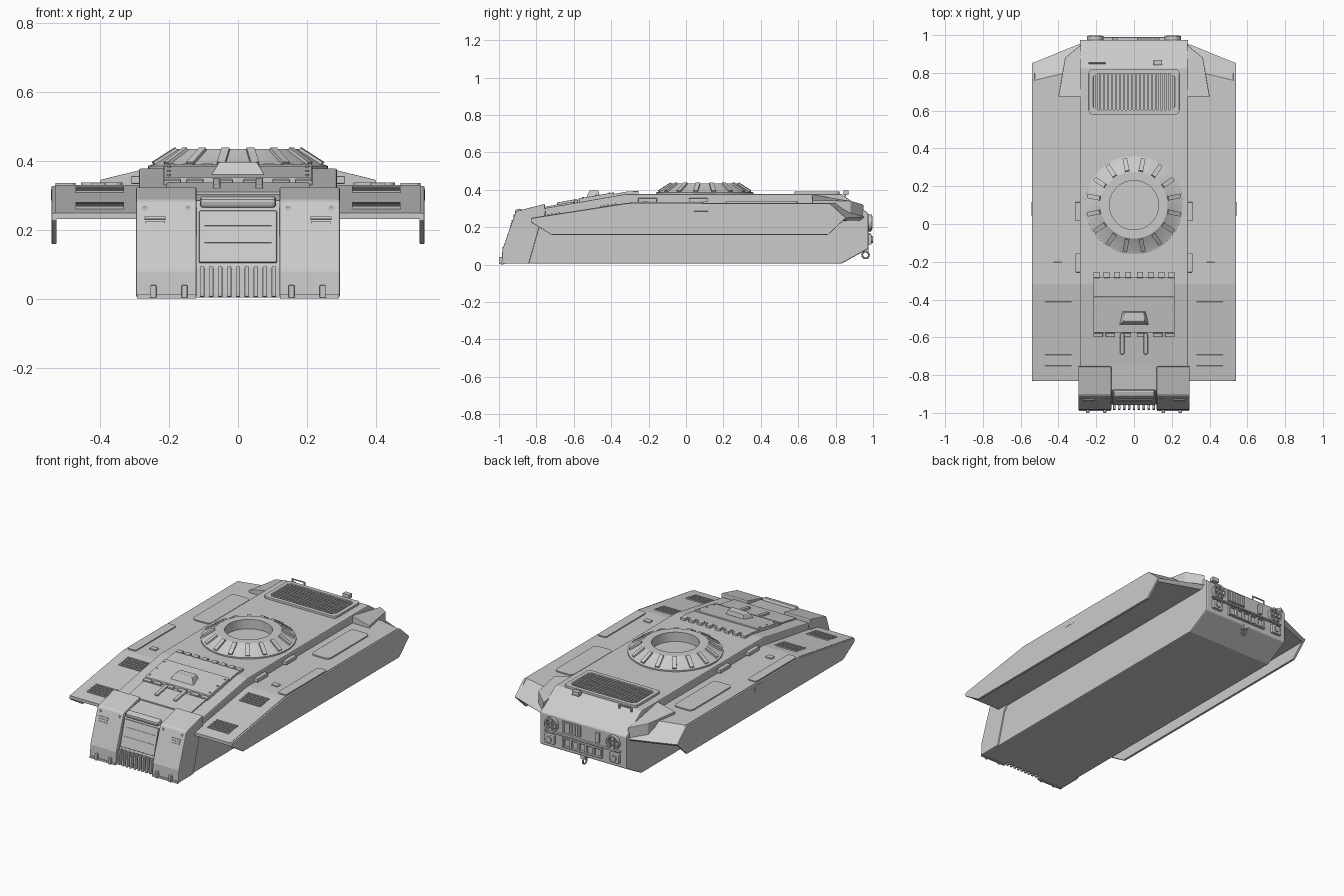
import bpy, bmesh, math
from mathutils import Matrix, Vector

if "Cube" in bpy.data.objects:
    bpy.data.objects.remove(bpy.data.objects["Cube"])


def finish(name, bm, mirror=False, bevel=0.0, smooth=False):
    bmesh.ops.recalc_face_normals(bm, faces=bm.faces)
    me = bpy.data.meshes.new(name)
    bm.to_mesh(me)
    bm.free()
    ob = bpy.data.objects.new(name, me)
    bpy.context.collection.objects.link(ob)
    if bevel:
        b = ob.modifiers.new("bevel", "BEVEL")
        b.width, b.segments, b.limit_method = bevel, 2, "ANGLE"
    if mirror:
        ob.modifiers.new("mirror", "MIRROR")
    if smooth:
        bpy.ops.object.select_all(action="DESELECT")
        ob.select_set(True)
        bpy.context.view_layer.objects.active = ob
        bpy.ops.object.shade_smooth_by_angle(angle=math.radians(30))
    return ob


def skin(name, ring_a, ring_b, **kw):
    """Closed solid between two matching rings of 3D points."""
    bm = bmesh.new()
    a = [bm.verts.new(p) for p in ring_a]
    b = [bm.verts.new(p) for p in ring_b]
    bm.faces.new(a)
    bm.faces.new(b)
    for i in range(len(a)):
        j = (i + 1) % len(a)
        bm.faces.new((a[i], a[j], b[j], b[i]))
    return finish(name, bm, **kw)


def prism(name, prof, x0, x1, prof1=None, **kw):
    return skin(name, [(x0, y, z) for y, z in prof], [(x1, y, z) for y, z in prof1 or prof], **kw)


def boxes(name, items, **kw):
    """Each item: centre, size, tilt about x."""
    bm = bmesh.new()
    for c, s, rx in items:
        bmesh.ops.create_cube(bm, size=1, matrix=Matrix.Translation(c) @ Matrix.Rotation(rx, 4, "X")
                              @ Matrix.Diagonal((*s, 1)))
    return finish(name, bm, **kw)


def cyls(name, items, axis="Y", n=16, **kw):
    """Each item: centre, radius, depth."""
    bm = bmesh.new()
    rot = Matrix.Rotation(math.pi / 2, 4, "X") if axis == "Y" else Matrix()
    for c, r, d in items:
        bmesh.ops.create_cone(bm, cap_ends=True, segments=n, radius1=r, radius2=r, depth=d,
                              matrix=Matrix.Translation(c) @ rot)
    return finish(name, bm, smooth=True, **kw)


def lathe(name, prof, centre, axis="Z", n=48):
    bm = bmesh.new()
    rings = []
    for i in range(n):
        t = 2 * math.pi * i / n
        ring = []
        for r, h in prof:
            p = (r * math.cos(t), r * math.sin(t), h) if axis == "Z" else (r * math.cos(t), h, r * math.sin(t))
            ring.append(bm.verts.new(Vector(p) + Vector(centre)))
        rings.append(ring)
    for i in range(n):
        a, b = rings[i], rings[(i + 1) % n]
        for k in range(len(prof)):
            m = (k + 1) % len(prof)
            bm.faces.new((a[k], b[k], b[m], a[m]))
    return finish(name, bm, smooth=True, mirror=abs(centre[0]) > 0.01)


def rrect(x0, x1, y0, y1, r, n=4):
    pts = []
    for cx, cy, a0 in ((x1 - r, y1 - r, 0), (x0 + r, y1 - r, 90), (x0 + r, y0 + r, 180), (x1 - r, y0 + r, 270)):
        for i in range(n + 1):
            t = math.radians(a0 + 90 * i / n)
            pts.append((cx + r * math.cos(t), cy + r * math.sin(t)))
    return pts


def slab(name, outline, zf, h, sink=0.006, **kw):
    return skin(name, [(x, y, zf(x, y) - sink) for x, y in outline], [(x, y, zf(x, y) + h) for x, y in outline], **kw)


def deck(x, y):
    return 0.378 + min(0, y + 0.32) * 0.175


def wing(x, y):
    return 0.33 + min(0, y + 0.32) * 0.157


def face_y(z):
    return -0.985 + (z - 0.02) * 0.283


DECK, WING, LEAN = 0.173, 0.156, -0.276

# Hull tub
prism("hull", [(-0.86, 0.005), (-0.80, 0.28), (-0.75, 0.303), (-0.32, 0.378), (0.83, 0.378), (0.975, 0.275),
               (0.975, 0.085), (0.83, 0.005)], -0.287, 0.287, bevel=0.006)

# Nose pods and recessed centre
prism("nose_pod", [(-0.84, 0.005), (-0.985, 0.005), (-0.982, 0.08), (-0.912, 0.28), (-0.90, 0.288), (-0.755, 0.325),
                   (-0.75, 0.25), (-0.785, 0.2)], 0.12, 0.295, mirror=True, bevel=0.005)
prism("nose_centre", [(-0.80, 0.005), (-0.955, 0.005), (-0.952, 0.09), (-0.905, 0.255), (-0.88, 0.285),
                      (-0.74, 0.305)], -0.125, 0.125)
boxes("nose_plate", [((0, face_y(0.18) + 0.01, 0.18), (0.226, 0.016, 0.156), LEAN)], bevel=0.004)
boxes("nose_plate_ridges", [((0, face_y(z) + 0.001, z), (0.195, 0.006, 0.005), LEAN) for z in (0.165, 0.215)])
boxes("nose_roller", [((0, -0.895, 0.282), (0.22, 0.04, 0.03), 0.3)], bevel=0.01)
boxes("radiator_fins", [((-0.104 + i * 0.026, -0.968, 0.05), (0.013, 0.03, 0.088), LEAN * 0.2) for i in range(9)],
      bevel=0.003)
boxes("nose_lugs", [((x, -0.985, 0.022), (0.017, 0.03, 0.038), 0) for x in (0.155, 0.245)], mirror=True, bevel=0.003)
boxes("nose_vents", [((0.24, face_y(z) - 0.002, z), (0.06 - i * 0.004, 0.014, 0.007), LEAN)
                     for i, z in enumerate((0.234, 0.221, 0.208))], mirror=True)
cyls("nose_rivets", [((x, face_y(z) + 0.002, z), 0.007, 0.016) for x in (0.145, 0.27) for z in (0.14, 0.262)],
     n=10, mirror=True)
boxes("nose_sill", [((0.207, -0.983, 0.008), (0.17, 0.012, 0.012), 0)], mirror=True)

# Front hatch: toothed rear plate, raised lid, lower step plate and hinges
slab("hatch_rear_plate", [(-0.215, -0.39), (0.215, -0.39), (0.215, -0.32), (0.215, -0.28), (-0.215, -0.28),
                          (-0.215, -0.32)], deck, 0.012)
boxes("hatch_teeth", [((x, -0.269, 0.384), (0.032, 0.032, 0.018), 0) for x in (0.032, 0.09, 0.145, 0.198)],
      mirror=True, bevel=0.002)
slab("hatch_lid", rrect(-0.215, 0.215, -0.575, -0.385, 0.006, 2), deck, 0.02, bevel=0.003)
slab("hatch_step", rrect(-0.207, 0.207, -0.75, -0.60, 0.006, 2), deck, 0.008)
boxes("hatch_hinges", [((x, -0.587, deck(0, -0.587) + 0.007), (0.05, 0.02, 0.016), DECK) for x in (0.04, 0.125, 0.19)],
      mirror=True, bevel=0.003)
boxes("hatch_arms", [((0.062, -0.635, deck(0, -0.635) + 0.01), (0.022, 0.11, 0.018), DECK)], mirror=True, bevel=0.005)
skin("hatch_periscope",
     [(x, y, deck(0, y) + 0.015) for x, y in ((-0.08, -0.535), (0.08, -0.535), (0.062, -0.462), (-0.062, -0.462))],
     [(x, y, 0.397) for x, y in ((-0.055, -0.515), (0.055, -0.515), (0.052, -0.468), (-0.052, -0.468))], bevel=0.003)
cyls("hatch_rivets", [((0.2, y, deck(0, y) + 0.02), 0.005, 0.008) for y in (-0.55, -0.48, -0.41)],
     axis="Z", n=8, mirror=True)

# Turret ring with radial ribs
lathe("turret_ring", [(0.26, 0.37), (0.26, 0.386), (0.247, 0.39), (0.177, 0.434), (0.13, 0.434), (0.13, 0.37)],
      (0, 0.1, 0), n=64)
bm = bmesh.new()
for i in range(16):
    m = (Matrix.Translation((0, 0.1, 0)) @ Matrix.Rotation((i + 0.5) * math.pi / 8, 4, "Z")
         @ Matrix.Translation((0.215, 0, 0.411)) @ Matrix.Rotation(0.56, 4, "Y") @ Matrix.Diagonal((0.078, 0.024, 0.016, 1)))
    bmesh.ops.create_cube(bm, size=1, matrix=m)
finish("turret_ring_ribs", bm)

# Engine grille on the rear deck: frame of four bars and many slats
boxes("engine_grille_frame", [((0, 0.592, 0.382), (0.44, 0.025, 0.018), 0), ((0, 0.808, 0.382), (0.44, 0.025, 0.018), 0),
                              ((0.2275, 0.70, 0.382), (0.025, 0.20, 0.018), 0),
                              ((-0.2275, 0.70, 0.382), (0.025, 0.20, 0.018), 0)], bevel=0.003)
cyls("engine_grille_corners", [((0.22, y, 0.382), 0.02, 0.018) for y in (0.60, 0.80)], axis="Z", mirror=True)
boxes("engine_grille_slats", [((-0.199 + i * 0.0209, 0.70, 0.38), (0.009, 0.195, 0.014), 0.0) for i in range(20)])
boxes("deck_fittings", [((0.127, 0.855, 0.385), (0.045, 0.028, 0.025), 0), ((-0.195, 0.852, 0.388), (0.09, 0.008, 0.006), 0),
                        ((-0.235, 0.852, 0.378), (0.008, 0.008, 0.025), 0),
                        ((-0.155, 0.852, 0.378), (0.008, 0.008, 0.025), 0)], bevel=0.002)

# Side sponsons and hanging skirts
top = [(-0.83, 0.232), (-0.83, 0.25), (-0.32, 0.33)]
prism("sponson", top + [(0.82, 0.33), (0.957, 0.255), (0.93, 0.235)], 0.28, 0.53,
      top + [(0.76, 0.33), (0.855, 0.25), (0.84, 0.235)], mirror=True)
prism("side_skirt", [(-0.83, 0.228), (-0.83, 0.248), (-0.32, 0.327), (0.77, 0.327), (0.855, 0.25), (0.76, 0.16),
                     (-0.72, 0.16)], 0.525, 0.54, mirror=True, bevel=0.003)
slab("rear_fairing", [(0.28, 0.675), (0.40, 0.675), (0.365, 0.88), (0.28, 0.95)],
     lambda x, y: 0.375 - (x - 0.28) * 0.25 - max(0, y - 0.86) * 0.6, 0, sink=0.07, mirror=True, bevel=0.003)
slab("stowage_lid", rrect(0.335, 0.455, 0.21, 0.60, 0.025), wing, 0.007, mirror=True)
slab("side_lid", rrect(0.47, 0.528, -0.30, 0.09, 0.015), wing, 0.006, mirror=True)
boxes("sponson_vents", [((0.40, y0 - i * 0.0195, wing(0, y0 - i * 0.0195) + 0.002), (0.14, 0.009, 0.009), WING)
                        for y0 in (-0.377, -0.677) for i in range(5)], mirror=True)
boxes("sponson_latch", [((0.405, -0.218, 0.332), (0.042, 0.032, 0.01), 0)], mirror=True, bevel=0.002)
boxes("hull_side_brackets", [((0.297, y, 0.345), (0.026, 0.1, 0.022), 0) for y in (0.066, -0.206)],
      mirror=True, bevel=0.003)
boxes("skirt_handle", [((0.537, 0.08, 0.302), (0.009, 0.08, 0.034), 0)], mirror=True, bevel=0.003)

# Rear lights, grille, panels and tow ring
lathe("rear_lamp", [(0.0005, 0.0), (0.0005, 0.012), (0.03, 0.009), (0.034, 0.021), (0.043, 0.021), (0.043, 0.0)],
      (0.205, 0.973, 0.225), axis="Y", n=32)
boxes("lamp_guard", [((0.205 + d, 0.993, 0.225), (0.005, 0.008, 0.07), 0) for d in (-0.013, 0.013)]
      + [((0.205, 0.993, 0.225 + d), (0.07, 0.008, 0.005), 0) for d in (-0.013, 0.013)], mirror=True)
boxes("rear_square_lamp", [((0.215, 0.98, 0.135), (0.065, 0.025, 0.055), 0)], mirror=True, bevel=0.005)
cyls("rear_square_lens", [((0.215, 0.992, 0.135), 0.018, 0.014)], mirror=True)
boxes("rear_screen", [((0.075, 0.977, 0.23), (0.12, 0.016, 0.065), 0)]
      + [((0.03 + i * 0.018, 0.984, 0.23), (0.006, 0.01, 0.055), 0) for i in range(6)])
boxes("rear_bar", [((0, 0.98, 0.178), (0.5, 0.018, 0.009), 0), ((-0.1, 0.98, 0.225), (0.026, 0.016, 0.06), 0)], bevel=0.002)
boxes("rear_grille", [((0, 0.978, 0.164), (0.26, 0.024, 0.008), 0), ((0, 0.978, 0.112), (0.26, 0.024, 0.008), 0)]
      + [((-0.125 + i * 0.05, 0.978, 0.138), (0.012, 0.022, 0.055), 0) for i in range(6)], bevel=0.002)
boxes("tow_bracket", [((0, 0.962, 0.079), (0.03, 0.03, 0.022), 0)])
bpy.ops.mesh.primitive_torus_add(location=(0, 0.96, 0.052), rotation=(0, math.pi / 2, 0), major_radius=0.018,
                                 minor_radius=0.005, major_segments=20, minor_segments=8)
bpy.context.object.name = "tow_ring"
bpy.ops.object.shade_smooth_by_angle()
